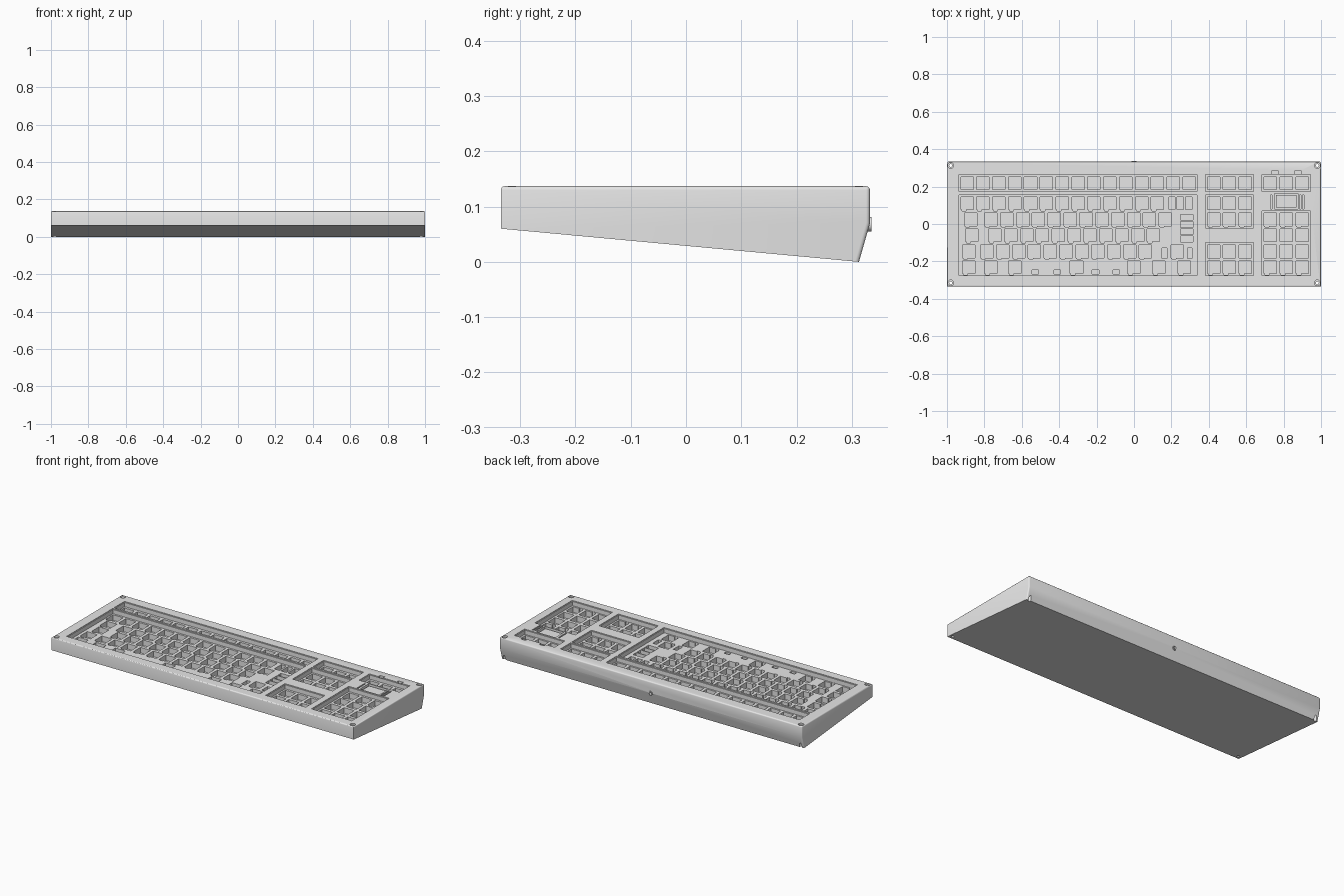
import bpy, bmesh
from mathutils import Matrix, Vector

cube = bpy.data.objects.get("Cube")
if cube:
    bpy.data.objects.remove(cube, do_unlink=True)

grey = bpy.data.materials.new("light_grey_plastic")
grey.use_nodes = True
colour = (0.8, 0.8, 0.8, 1)
grey.diffuse_color = colour
grey.node_tree.nodes["Principled BSDF"].inputs["Base Color"].default_value = colour

TOP, PLATE, FLOOR = 0.137, 0.108, 0.075
U = 0.0848       # key pitch
HOLE = 0.067     # switch opening
LEFT = -0.935    # left edge of the main key block
ROWS = [0.217, 0.11, 0.024, -0.061, -0.147, -0.232]


def make_object(name, bm):
    bmesh.ops.recalc_face_normals(bm, faces=bm.faces)
    mesh = bpy.data.meshes.new(name)
    bm.to_mesh(mesh)
    bm.free()
    mesh.materials.append(grey)
    obj = bpy.data.objects.new(name, mesh)
    bpy.context.collection.objects.link(obj)
    return obj


def add_box(bm, x0, x1, y0, y1, z0, z1):
    size = Matrix.Diagonal((x1 - x0, y1 - y0, z1 - z0, 1))
    place = Matrix.Translation(((x0 + x1) / 2, (y0 + y1) / 2, (z0 + z1) / 2))
    bmesh.ops.create_cube(bm, size=1, matrix=place @ size)


def add_cylinder(bm, centre, radius, depth, axis=(0, 0, 1), sides=20):
    turn = Vector((0, 0, 1)).rotation_difference(Vector(axis)).to_matrix().to_4x4()
    bmesh.ops.create_cone(bm, cap_ends=True, segments=sides, radius1=radius,
                          radius2=radius, depth=depth,
                          matrix=Matrix.Translation(centre) @ turn)


def cut(obj, bm, overlapping=False):
    """Subtract everything in bm from obj, then drop the cutter."""
    cutter = make_object("cutter", bm)
    cutter.hide_render = True
    mod = obj.modifiers.new("cut", "BOOLEAN")
    mod.operation = "DIFFERENCE"
    mod.solver = "EXACT"
    mod.use_self = overlapping
    mod.object = cutter
    graph = bpy.context.evaluated_depsgraph_get()
    mesh = bpy.data.meshes.new_from_object(obj.evaluated_get(graph))
    obj.modifiers.clear()
    obj.data = mesh
    bpy.data.objects.remove(cutter, do_unlink=True)


# Wedge-shaped case: side profile swept across the width
profile = [(-0.335, 0.06), (-0.335, TOP), (0.333, TOP), (0.333, 0.07), (0.313, 0)]
bm = bmesh.new()
face = bm.faces.new([bm.verts.new((-1, y, z)) for y, z in profile])
swept = bmesh.ops.extrude_face_region(bm, geom=[face])["geom"]
bmesh.ops.translate(bm, vec=(2, 0, 0),
                    verts=[v for v in swept if isinstance(v, bmesh.types.BMVert)])
bmesh.ops.recalc_face_normals(bm, faces=bm.faces)
rounded = []
for e in bm.edges:
    a, b = (v.co for v in e.verts)
    on_top = min(a.z, b.z) > TOP - 0.01
    back_corner = min(a.y, b.y) > 0.3 and abs(a.x - b.x) < 0.01
    if on_top or back_corner:
        rounded.append(e)
bmesh.ops.bevel(bm, geom=rounded, offset=0.007, offset_type="OFFSET",
                segments=3, profile=0.5, affect="EDGES")
case = make_object("keyboard_case", bm)

# Key windows (x0, x1, y0, y1), with a small step around each rim
main_x, nav_x, pad_x = (LEFT, 0.337), (0.382, 0.639), (0.685, 0.944)
windows = [
    (*main_x, 0.174, 0.265), (*main_x, -0.275, 0.155),
    (*nav_x, 0.174, 0.265), (*nav_x, -0.021, 0.155), (*nav_x, -0.275, -0.1),
    (*pad_x, 0.174, 0.265), (*pad_x, -0.275, 0.07),
]
rims, wells = bmesh.new(), bmesh.new()
for x0, x1, y0, y1 in windows:
    g = 0.004
    add_box(rims, x0 - g, x1 + g, y0 - g, y1 + g, TOP - 0.004, TOP + 0.05)
    add_box(wells, x0, x1, y0, y1, PLATE, TOP + 0.05)
cut(case, rims)
cut(case, wells)

# Switch openings in the plate
holes = bmesh.new()


def switch(x, y, w=HOLE, h=HOLE, clip=False):
    add_box(holes, x - w / 2, x + w / 2, y - h / 2, y + h / 2, FLOOR, PLATE + 0.01)
    if clip:  # small clip slot below the opening
        add_box(holes, x - w * 0.42, x - w * 0.1, y - h / 2 - 0.007,
                y - h / 2 + 0.01, FLOOR + 0.003, PLATE + 0.012)


def run(first, count):
    return [first + i for i in range(count)]


main_rows = [
    run(0.5, 15),
    run(0.5, 13),
    [0.72] + run(2, 12),
    [0.8] + run(2.25, 11),
    [0.6] + run(1.75, 11) + [13.75],
    [0.6, 2, 3.5, 7.4, 11, 12.6, 14.2],
]
for i, (y, columns) in enumerate(zip(ROWS, main_rows)):
    for c in columns:
        switch(LEFT + c * U, y, clip=i > 0)

# Narrow openings by the wide keys at the right end of the main block
for c in (13.42, 13.95, 14.48):
    switch(LEFT + c * U, ROWS[1], w=0.034)
for y, h in ((0.036, 0.03), (-0.003, 0.034), (-0.042, 0.03), (-0.08, 0.034)):
    switch(LEFT + 14.35 * U, y, h=h)
# Stabiliser slots beside the space bar and the wide keys
for c in (4.8, 6.2, 8.6, 9.9):
    switch(LEFT + c * U, ROWS[5] - 0.025, w=0.035, h=0.02)
for c in (12.95, 14.55):
    switch(LEFT + c * U, ROWS[4] - 0.01, w=0.025, h=0.055)

# Navigation and number blocks
for (x0, x1), rows in ((nav_x, (0, 1, 2, 4, 5)), (pad_x, (0, 2, 3, 4, 5))):
    for r in rows:
        for k in (-1, 0, 1):
            switch((x0 + x1) / 2 + k * U, ROWS[r], clip=r in (2, 5))
cut(case, holes, overlapping=True)

# Badge recess, indicator windows and narrow slots on the deck
deck = bmesh.new()
add_box(deck, 0.75, 0.877, 0.08, 0.163, TOP - 0.02, TOP + 0.05)
for x in (0.755, 0.877):
    add_box(deck, x - 0.016, x + 0.016, 0.268, 0.286, TOP - 0.025, TOP + 0.05)
for x in (0.733, 0.89, 0.905):
    add_box(deck, x - 0.004, x + 0.004, 0.08, 0.155, TOP - 0.015, TOP + 0.05)
cut(case, deck)

# Corner screw holes with counterbores
bores, shafts = bmesh.new(), bmesh.new()
for x in (-0.98, 0.98):
    for y in (-0.315, 0.313):
        add_cylinder(bores, (x, y, TOP + 0.02), 0.0155, 0.06)
        add_cylinder(shafts, (x, y, 0.07), 0.008, 0.3)
cut(case, bores)
cut(case, shafts)

# Raised badge plate inside its recess
bm = bmesh.new()
add_box(bm, 0.758, 0.869, 0.088, 0.155, TOP - 0.021, TOP - 0.008)
make_object("badge_plate", bm)

# Cable socket collar at the back
bm = bmesh.new()
add_cylinder(bm, (0, 0.329, 0.068), 0.013, 0.014, axis=(0, 1, 0), sides=24)
collar = make_object("cable_collar", bm)
for target in (collar, case):
    bm = bmesh.new()
    add_cylinder(bm, (0, 0.335, 0.068), 0.008, 0.06, axis=(0, 1, 0), sides=24)
    cut(target, bm)

# Smooth the rounded edges only
for obj in (case, collar):
    bpy.ops.object.select_all(action="DESELECT")
    obj.select_set(True)
    bpy.context.view_layer.objects.active = obj
    bpy.ops.object.shade_smooth_by_angle(angle=0.6)
